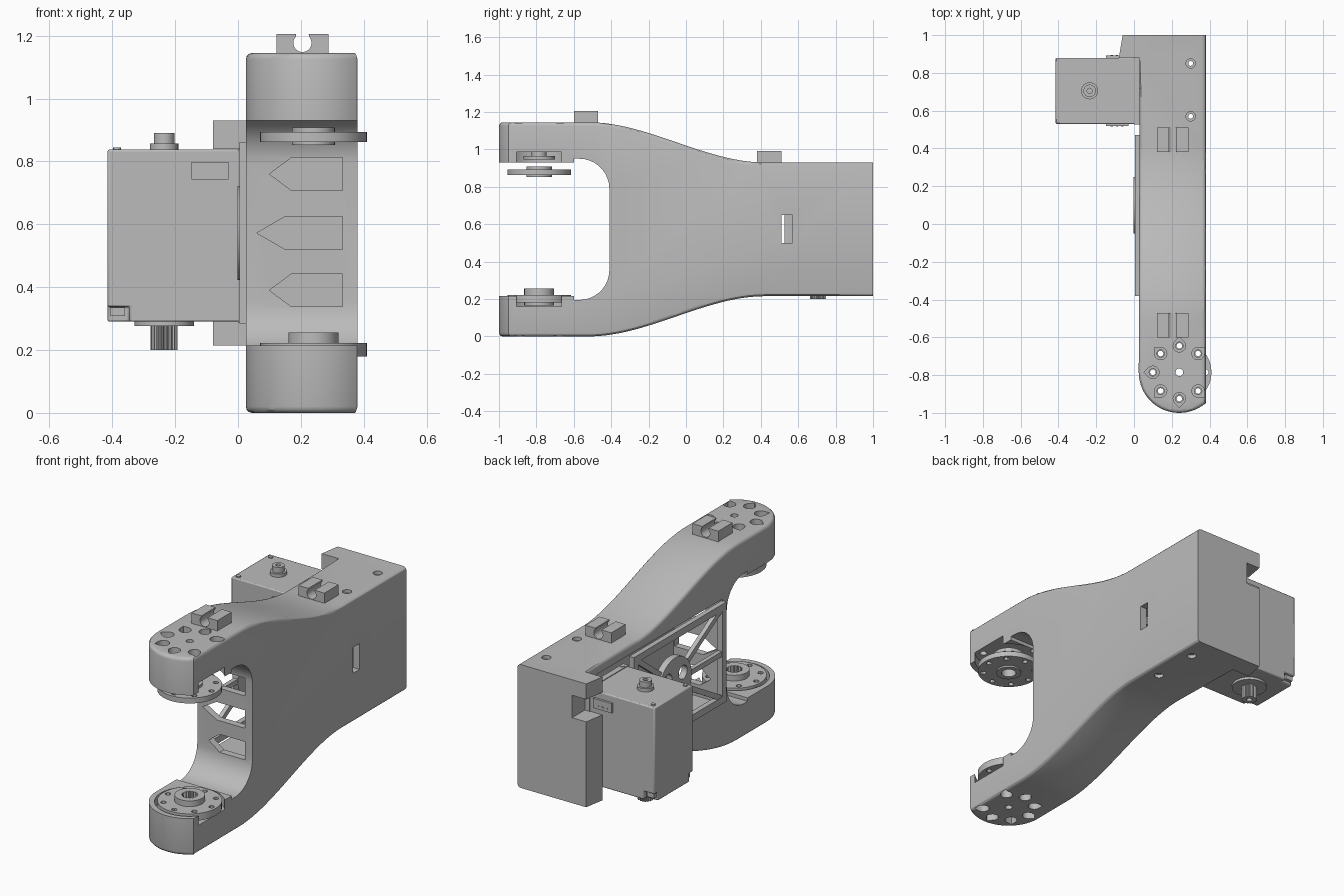
import bpy, bmesh
from math import sin, cos, pi, radians
from mathutils import Vector

if "Cube" in bpy.data.objects:
    bpy.data.objects.remove(bpy.data.objects["Cube"])

grey = bpy.data.materials.new("plain grey")
grey.use_nodes = True
COLOUR = (0.5, 0.5, 0.5, 1)
grey.diffuse_color = COLOUR
grey.node_tree.nodes["Principled BSDF"].inputs["Base Color"].default_value = COLOUR

MID = 0.5725            # height of the mirror plane between the two arms
HX, HY = 0.24, -0.785   # joint axis
parts = []


def prism(name, pts, axis, lo, hi):
    """Extrude a 2D outline along one axis."""
    place = {"x": lambda a, b, t: (t, a, b), "y": lambda a, b, t: (a, t, b),
             "z": lambda a, b, t: (a, b, t)}[axis]
    bm = bmesh.new()
    ends = [[bm.verts.new(place(a, b, t)) for a, b in pts] for t in (lo, hi)]
    bm.faces.new(ends[0])
    bm.faces.new(ends[1])
    n = len(pts)
    for i in range(n):
        j = (i + 1) % n
        bm.faces.new((ends[0][i], ends[0][j], ends[1][j], ends[1][i]))
    bmesh.ops.recalc_face_normals(bm, faces=bm.faces)
    me = bpy.data.meshes.new(name)
    bm.to_mesh(me)
    bm.free()
    me.materials.append(grey)
    ob = bpy.data.objects.new(name, me)
    bpy.context.scene.collection.objects.link(ob)
    parts.append(ob)
    return ob


def arc(c, d, r, a0=0, a1=360, n=24, closed=True):
    steps = n if closed else n - 1
    return [(c + r * cos(radians(a0 + (a1 - a0) * i / steps)),
             d + r * sin(radians(a0 + (a1 - a0) * i / steps))) for i in range(n)]


def disc(name, c, d, r, axis, lo, hi, n=32):
    return prism(name, arc(c, d, r, n=n), axis, lo, hi)


def box(name, x0, x1, y0, y1, z0, z1):
    return prism(name, [(x0, y0), (x1, y0), (x1, y1), (x0, y1)], "z", z0, z1)


def combine(ob, others, op="DIFFERENCE"):
    """Apply booleans with the given helpers, then discard the helpers."""
    for cut in others:
        mod = ob.modifiers.new("cut", "BOOLEAN")
        mod.operation, mod.object, mod.solver = op, cut, "EXACT"
        bpy.context.view_layer.objects.active = ob
        bpy.ops.object.modifier_apply(modifier=mod.name)
        parts.remove(cut)
        bpy.data.objects.remove(cut)
    return ob


def flip(z):
    return 2 * MID - z


# Body: forked side profile, trimmed by the rounded plan outline
upper = [(-0.41, 0.79)]
upper += arc(-0.57, 0.79, 0.16, 10, 90, 9, False)
upper += [(-0.6, 0.95), (-0.6, 0.93), (-1.02, 0.93), (-1.02, 1.145)]
for i in range(25):
    t = i / 24
    upper.append((-0.52 + 0.94 * t, 1.145 - 0.215 * t * t * (3 - 2 * t)))
upper.append((1.0, 0.93))
profile = upper + [(y, flip(z)) for y, z in reversed(upper)]
body = prism("forked_body", profile, "x", -0.1, 0.38)
plan = arc(HX, HY, 0.215, 180, 310, 24, False)
plan += [(0.5, -0.95), (0.5, 1.1), (-0.06, 1.1), (-0.06, 1.0), (-0.08, 0.88), (0.03, 0.88)]
combine(body, [prism("plan", plan, "z", -0.1, 1.3)], "INTERSECT")

# Rounded outer edges
bm = bmesh.new()
bm.from_mesh(body.data)
bmesh.ops.remove_doubles(bm, verts=bm.verts, dist=0.0005)
bm.normal_update()


def is_outer(f):
    c = f.calc_center_median()
    return (f.normal.z > 0.3 and c.z > 0.9) or (f.normal.z < -0.3 and c.z < 0.25)


rim = []
for e in bm.edges:
    m = (e.verts[0].co + e.verts[1].co) / 2
    if len(e.link_faces) == 2 and e.calc_face_angle() > 0.8 and m.x > 0.02 and m.y < 0.87:
        if any(is_outer(f) for f in e.link_faces):
            rim.append(e)
bmesh.ops.bevel(bm, geom=rim, offset=0.02, segments=3, profile=0.5,
                affect="EDGES", clamp_overlap=False)
bm.to_mesh(body.data)
bm.free()

# Cavity, cable notch and side slot
cuts = [box("cavity", -0.05, 0.34, -0.37, 0.87, 0.27, 0.875),
        box("notch", -0.1, 0.03, 0.8, 1.1, 0.71, 0.84),
        box("slot", 0.3, 0.4, 0.51, 0.57, 0.5, 0.65)]
# Pointed windows in the inner wall
for zc, tip, shoulder in ((0.76, 0.1, 0.17), (MID, 0.06, 0.15), (0.39, 0.1, 0.17)):
    h = 0.052
    cuts.append(prism("window", [(tip, zc), (shoulder, zc - h), (0.333, zc - h),
                                 (0.333, zc + h), (shoulder, zc + h)], "y", -0.5, -0.3))
# Horn recesses
cuts.append(disc("recess", HX, HY, 0.185, "z", 0.85, 0.985, 48))
cuts.append(disc("recess", HX, HY, 0.185, "z", 0.16, 0.3, 48))
# Joint bolt holes with pointed nut pockets
for k in range(1, 8):
    a = k * 45
    cx, cy = HX + 0.14 * cos(radians(a)), HY + 0.14 * sin(radians(a))
    drop = arc(cx, cy, 0.033, a + 45, a + 315, 12, False)
    drop.append((cx + 0.047 * cos(radians(a)), cy + 0.047 * sin(radians(a))))
    cuts.append(disc("hole", cx, cy, 0.02, "z", -0.1, 1.3, 16))
    for z0, z1 in ((1.06, 1.2), (-0.1, 0.085)):
        cuts.append(prism("pocket", drop, "z", z0, z1))
cuts.append(disc("hole", HX, HY, 0.02, "z", -0.1, 1.3, 16))
# Rear screw holes
for y in (0.57, 0.85):
    cuts.append(disc("bore", 0.3, y, 0.025, "z", 0.91, 1, 16))
    cuts.append(disc("bore", 0.3, y, 0.025, "z", 0.1, 0.235, 16))
    cuts.append(disc("hole", 0.3, y, 0.013, "z", 0.1, 1, 12))
combine(body, cuts)


# Horn discs at the joint
def horn(name, z0, z1, hub0, hub1, hub_r, bore):
    ob = disc(name, HX, HY, 0.17, "z", z0, z1, 48)
    combine(ob, [disc("hub", HX, HY, hub_r, "z", hub0, hub1)], "UNION")
    holes = [prism("bore", bore, "z", 0, 1.2)]
    for k in range(8):
        a = k * pi / 4
        holes.append(disc("hole", HX + 0.14 * cos(a), HY + 0.14 * sin(a), 0.015, "z", 0, 1.2, 12))
    combine(ob, holes)


spline = [(HX + (0.045 if i % 2 else 0.037) * cos(i * pi / 16),
           HY + (0.045 if i % 2 else 0.037) * sin(i * pi / 16)) for i in range(32)]
horn("lower_horn", 0.18, 0.222, 0.165, 0.255, 0.08, spline)
horn("upper_horn", 0.862, 0.893, 0.852, 0.908, 0.068, arc(HX, HY, 0.04))
boss = disc("upper_boss", HX, HY, 0.085, "z", 0.945, 0.965)
combine(boss, [disc("neck", HX, HY, 0.04, "z", 0.955, 0.99)], "UNION")
combine(boss, [disc("bore", HX, HY, 0.02, "z", 0.9, 1.1, 16)])

# Cable clips
for name, y, z in (("front_clip", -0.6, 1.145), ("rear_clip", 0.38, 0.93)):
    x = 0.205
    shape = [(x - 0.083, z - 0.01), (x + 0.083, z - 0.01), (x + 0.083, z + 0.06), (x + 0.02, z + 0.06)]
    shape += arc(x, z + 0.032, 0.029, 45, -225, 20, False)
    shape += [(x - 0.02, z + 0.06), (x - 0.083, z + 0.06)]
    prism(name, shape, "y", y, y + 0.13)

# Truss side panel
Y0, Y1, Z0, Z1, CY = -0.38, 0.47, 0.285, 0.862, 0.1
panel = box("truss_panel", 0.005, 0.035, Y0, Y1, Z0, Z1)
combine(panel, [box("opening", -0.1, 0.1, Y0 + 0.04, Y1 - 0.04, Z0 + 0.04, Z1 - 0.04)])


def strut(name, p, q, w=0.03):
    d = (Vector(q) - Vector(p)).normalized() * w / 2
    n = Vector((-d.y, d.x))
    prism(name, [tuple(Vector(c) + s * n) for c, s in ((p, 1), (q, 1), (q, -1), (p, -1))],
          "x", 0.008, 0.033)


for y in (Y0 + 0.02, Y1 - 0.02):
    for z in (Z0 + 0.02, MID, Z1 - 0.02):
        near = Vector((CY, MID)) + (Vector((y, z)) - Vector((CY, MID))).normalized() * 0.13
        strut("truss_strut", (y, z), tuple(near))
wheel = disc("truss_wheel", CY, MID, 0.15, "x", -0.002, 0.035, 40)
combine(wheel, [disc("hole", CY + 0.08 * cos(a), MID + 0.08 * sin(a), 0.04, "x", -0.1, 0.1, 16)
                for a in (pi / 6 + k * pi / 3 * 2 for k in range(3))])

# Servo case with stepped lower corners
SX, SY = -0.235, 0.705
case = box("servo_case", -0.415, 0.035, 0.53, 0.88, 0.29, 0.838)
combine(case, [box("step", -0.5, -0.345, y, y + 0.06, 0.2, 0.338) for y in (0.5, 0.85)])
bev = case.modifiers.new("soft_edges", "BEVEL")
bev.width, bev.segments = 0.006, 2
prism("servo_lug", [(-0.405, 0.308), (-0.36, 0.308), (-0.36, 0.335), (-0.405, 0.335)], "y", 0.54, 0.87)
box("servo_flange", 0.0, 0.034, 0.526, 0.884, 0.287, 0.842)
for y in (0.555, 0.85):
    for x in (-0.385, 0.018):
        disc("case_screw", x, y, 0.013, "z", 0.83, 0.845, 12)
# Sockets with three pins on both faces
for y0, y1, pin in ((0.518, 0.54, 0.515), (0.87, 0.893, 0.89)):
    prism("servo_socket", [(-0.148, 0.742), (-0.03, 0.742), (-0.03, 0.798), (-0.148, 0.798)], "y", y0, y1)
    for x in (-0.118, -0.09, -0.062):
        disc("socket_pin", x, 0.76, 0.006, "y", pin, pin + 0.006, 8)
# Servo bosses and output shaft
disc("servo_collar", SX, SY, 0.045, "z", 0.83, 0.857)
combine(disc("servo_top_boss", SX, SY, 0.033, "z", 0.85, 0.89),
        [disc("bore", SX, SY, 0.014, "z", 0.87, 1, 12)])
disc("shaft_flange", SX, SY, 0.095, "z", 0.276, 0.3, 40)
teeth = [(SX + (0.043 if i % 4 < 2 else 0.037) * cos(i * pi / 36),
          SY + (0.043 if i % 4 < 2 else 0.037) * sin(i * pi / 36)) for i in range(72)]
shaft = prism("output_shaft", teeth, "z", 0.2, 0.28)
combine(shaft, [disc("bore", SX, SY, 0.016, "z", 0.1, 0.23, 16)])

# Smooth round surfaces, keep hard edges
bpy.ops.object.select_all(action="DESELECT")
for ob in parts:
    ob.select_set(True)
bpy.context.view_layer.objects.active = body
bpy.ops.object.shade_smooth_by_angle(angle=radians(30))
